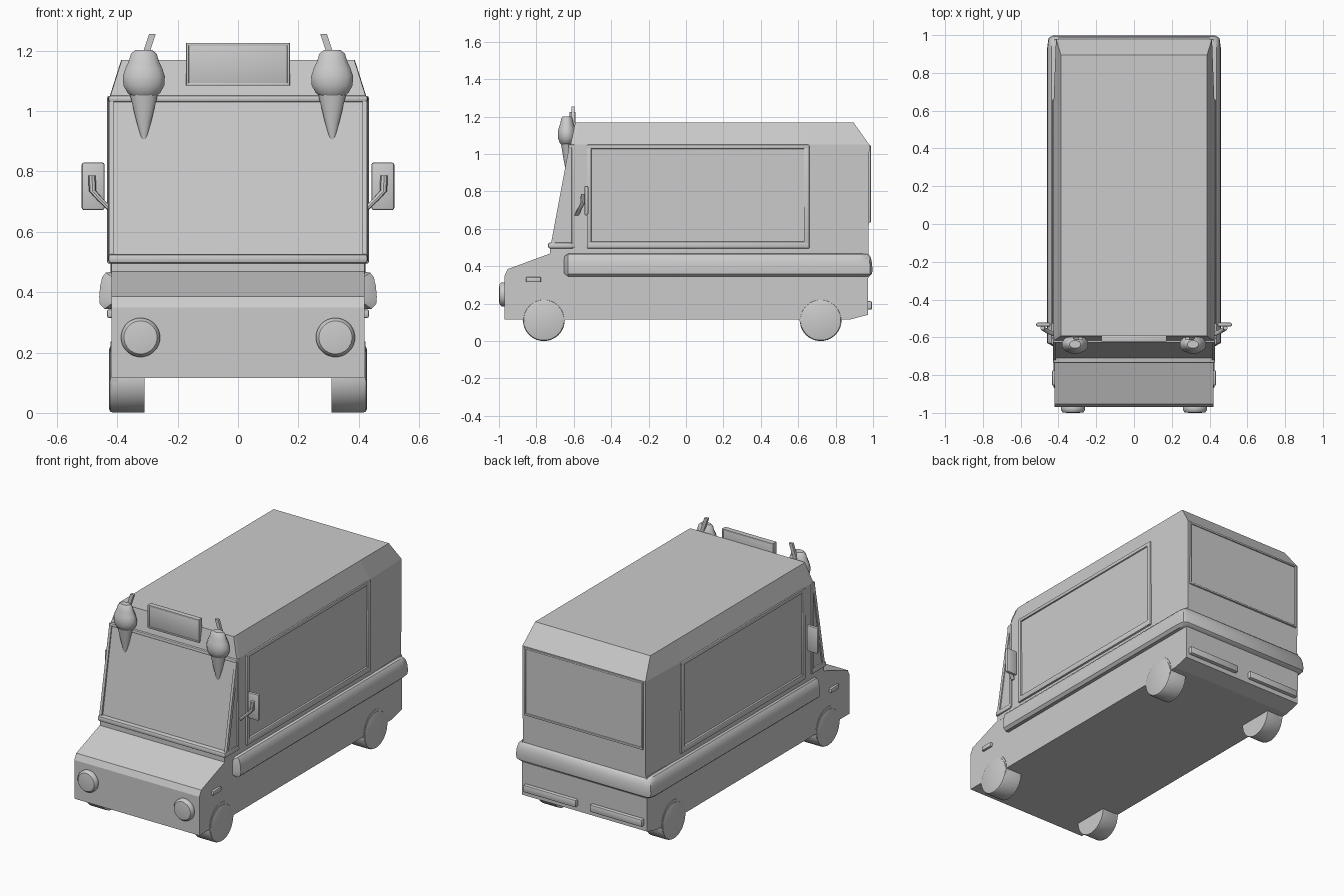
import bpy, bmesh, math
from mathutils import Vector, Matrix

if "Cube" in bpy.data.objects:
    bpy.data.objects.remove(bpy.data.objects["Cube"])

grey = bpy.data.materials.new("plain_grey")
grey.diffuse_color = (0.6, 0.6, 0.6, 1)
grey.use_nodes = True
grey.node_tree.nodes["Principled BSDF"].inputs["Base Color"].default_value = grey.diffuse_color


def finish(name, bm, smooth=False):
    bmesh.ops.recalc_face_normals(bm, faces=bm.faces[:])
    me = bpy.data.meshes.new(name)
    bm.to_mesh(me)
    bm.free()
    ob = bpy.data.objects.new(name, me)
    bpy.context.collection.objects.link(ob)
    me.materials.append(grey)
    if smooth:
        bpy.ops.object.select_all(action='DESELECT')
        ob.select_set(True)
        bpy.context.view_layer.objects.active = ob
        bpy.ops.object.shade_smooth_by_angle(angle=math.radians(40))
    return ob


def loft(name, rings, closed=True, smooth=False):
    """Skin a list of equal-length closed rings and cap both ends."""
    bm = bmesh.new()
    vs = [[bm.verts.new(p) for p in r] for r in rings]
    n = len(rings[0])
    for a, b in zip(vs, vs[1:]):
        for i in range(n):
            j = (i + 1) % n
            bm.faces.new((a[i], a[j], b[j], b[i]))
    bm.faces.new(vs[0])
    bm.faces.new(vs[-1])
    return finish(name, bm, smooth)


def box(name, x, y, z, bevel=0.0):
    bm = bmesh.new()
    bmesh.ops.create_cube(bm, size=1)
    for v in bm.verts:
        v.co = [(a + b) / 2 + c * abs(b - a) for (a, b), c in zip((x, y, z), v.co)]
    if bevel:
        bmesh.ops.bevel(bm, geom=bm.edges[:], offset=bevel, segments=2,
                        profile=0.5, affect='EDGES')
    return finish(name, bm, bevel > 0)


def lathe(name, prof, centre, axis='Z', n=24, squash=1.0, flip=1):
    """Rings of (radius, height) turned about an axis."""
    rings = []
    for r, h in prof:
        ring = []
        for i in range(n):
            a = 2 * math.pi * (i + 0.5) / n
            c, s = r * math.cos(a), r * math.sin(a)
            p = {'Z': (c, s * squash, h), 'Y': (c, h, s), 'X': (flip * h, c, s)}[axis]
            ring.append(Vector(centre) + Vector(p))
        rings.append(ring)
    return loft(name, rings, smooth=True)


# lower body with sloping bonnet
side = [(-0.97, 0.115), (-0.97, 0.35), (-0.953, 0.385), (-0.727, 0.468), (-0.727, 0.50),
        (-0.6, 0.50), (-0.6, 0.47), (0.976, 0.47), (0.972, 0.14), (0.875, 0.115)]
loft("lower_body", [[(s * 0.42, y, z) for y, z in side] for s in (-1, 1)])


# upper cabin and chamfered roof
def cabin_ring(z, w, wr, yf, yp, ym, yr):
    half = [(w, yf), (w + 0.002, yp), (w + 0.002, ym), (wr, yr)]
    return [(x, y, z) for x, y in half] + [(-x, y, z) for x, y in half[::-1]]


loft("cabin", [cabin_ring(0.46, 0.42, 0.413, -0.72, -0.6, 0.66, 0.976),
               cabin_ring(1.05, 0.423, 0.413, -0.617, -0.6, 0.66, 0.98),
               cabin_ring(1.17, 0.385, 0.387, -0.592, -0.57, 0.62, 0.895)])

# padded belt wrapping the sides and rear
section = [(-0.02, 0.345), (0.022, 0.345), (0.038, 0.36), (0.04, 0.385), (0.037, 0.42),
           (0.03, 0.45), (0.018, 0.465), (-0.02, 0.47)]
path = [lambda o, z: (0.415, -0.655, 0.41 + (z - 0.41) * 0.7),
        lambda o, z: (0.42 + o, -0.63, z),
        lambda o, z: (0.42 + o, 0.93, z),
        lambda o, z: (0.413 + o, 0.945 + o, z),
        lambda o, z: (0.39 + o, 0.957 + o, z)]
rings = [[f(o, z) for o, z in section] for f in path]
rings += [[(-x, y, z) for x, y, z in r] for r in rings[::-1]]
loft("belt", rings, smooth=True)

# windscreen trims and pillars
box("windscreen_sill", (-0.43, 0.43), (-0.737, -0.595), (0.495, 0.527), 0.01)
box("windscreen_header", (-0.43, 0.43), (-0.63, -0.6), (1.03, 1.052), 0.008)
for s in (-1, 1):
    box("door_post", (s * 0.41, s * 0.431), (-0.612, -0.595), (0.50, 1.05), 0.005)
    pillar = []
    for y, z in ((-0.724, 0.51), (-0.624, 1.045)):
        pillar.append([(s * x, y + d, z) for x, d in
                       ((0.412, 0), (0.428, 0), (0.428, 0.02), (0.412, 0.02))])
    loft("windscreen_pillar", pillar)

    # serving window frame on each side
    fx = (s * 0.41, s * 0.434)
    box("window_frame_top", fx, (-0.53, 0.66), (1.027, 1.05), 0.006)
    box("window_frame_bottom", fx, (-0.53, 0.66), (0.495, 0.533), 0.008)
    box("window_frame_front", fx, (-0.53, -0.505), (0.495, 1.05), 0.006)
    box("window_frame_back", fx, (0.63, 0.66), (0.495, 1.05), 0.006)

    # mirror plate and bent arm
    box("mirror", (s * 0.442, s * 0.518), (-0.543, -0.522), (0.672, 0.83), 0.008)
    pts = [Vector((s * 0.42, -0.585, 0.672)), Vector((s * 0.455, -0.57, 0.705)),
           Vector((s * 0.482, -0.553, 0.735)), Vector((s * 0.484, -0.55, 0.787))]
    arm = [[p + Vector((0.012 * math.cos(a), 0.012 * math.sin(a), 0))
            for a in (k * math.pi / 4 for k in range(8))] for p in pts]
    loft("mirror_arm", arm, smooth=True)

    # headlight, side marker, rear light
    lathe("headlight", [(0.06, 0.02), (0.065, 0), (0.065, -0.015), (0.055, -0.027), (0.03, -0.03)],
          (s * 0.323, -0.97, 0.25), 'Y')
    box("side_marker", (s * 0.41, s * 0.434), (-0.855, -0.775), (0.315, 0.343), 0.006)
    box("rear_light", (s * 0.046, s * 0.40), (0.96, 0.995), (0.168, 0.213), 0.008)

    # wheels, each with a thin arch ring
    for y in (-0.76, 0.72):
        lathe("wheel", [(0.112, 0.31), (0.112, 0.415), (0.108, 0.424), (0.1, 0.427)],
              (0, y, 0.112), 'X', 28, flip=s)
        lathe("wheel_arch", [(0.114, 0.40), (0.114, 0.422)], (0, y, 0.124), 'X', 28, flip=s)

    # ice cream cone, scoop and wafer stick
    c = (s * 0.312, -0.637, 0)
    lathe("cone", [(0.003, 0.89), (0.026, 0.97), (0.052, 1.075)], c, 'Z', 16, 0.68)
    lathe("scoop", [(0.045, 1.052), (0.056, 1.06), (0.07, 1.085), (0.072, 1.115), (0.064, 1.14),
                    (0.052, 1.165), (0.044, 1.19), (0.03, 1.202)], c, 'Z', 12, 0.7)
    stick = [[(s * (x + dx), -0.605 + dy, z) for dx, dy in
              ((-0.011, -0.008), (0.011, -0.008), (0.011, 0.008), (-0.011, 0.008))]
             for x, z in ((0.312, 1.17), (0.284, 1.255))]
    loft("wafer_stick", stick)

# roof sign with raised rim
box("sign_board", (-0.17, 0.17), (-0.617, -0.592), (1.088, 1.222), 0.003)
for z in (1.085, 1.217):
    box("sign_rim", (-0.172, 0.172), (-0.622, -0.59), (z, z + 0.009), 0.002)
for x in (-0.172, 0.163):
    box("sign_rim", (x, x + 0.009), (-0.622, -0.59), (1.085, 1.226), 0.002)

# rear window rim and pane
box("rear_window", (-0.39, 0.39), (0.97, 0.981), (0.645, 1.035))
for z in (0.635, 1.035):
    box("rear_window_rim", (-0.40, 0.40), (0.968, 0.988), (z, z + 0.012), 0.003)
for x in (-0.40, 0.388):
    box("rear_window_rim", (x, x + 0.012), (0.968, 0.988), (0.635, 1.047), 0.003)
